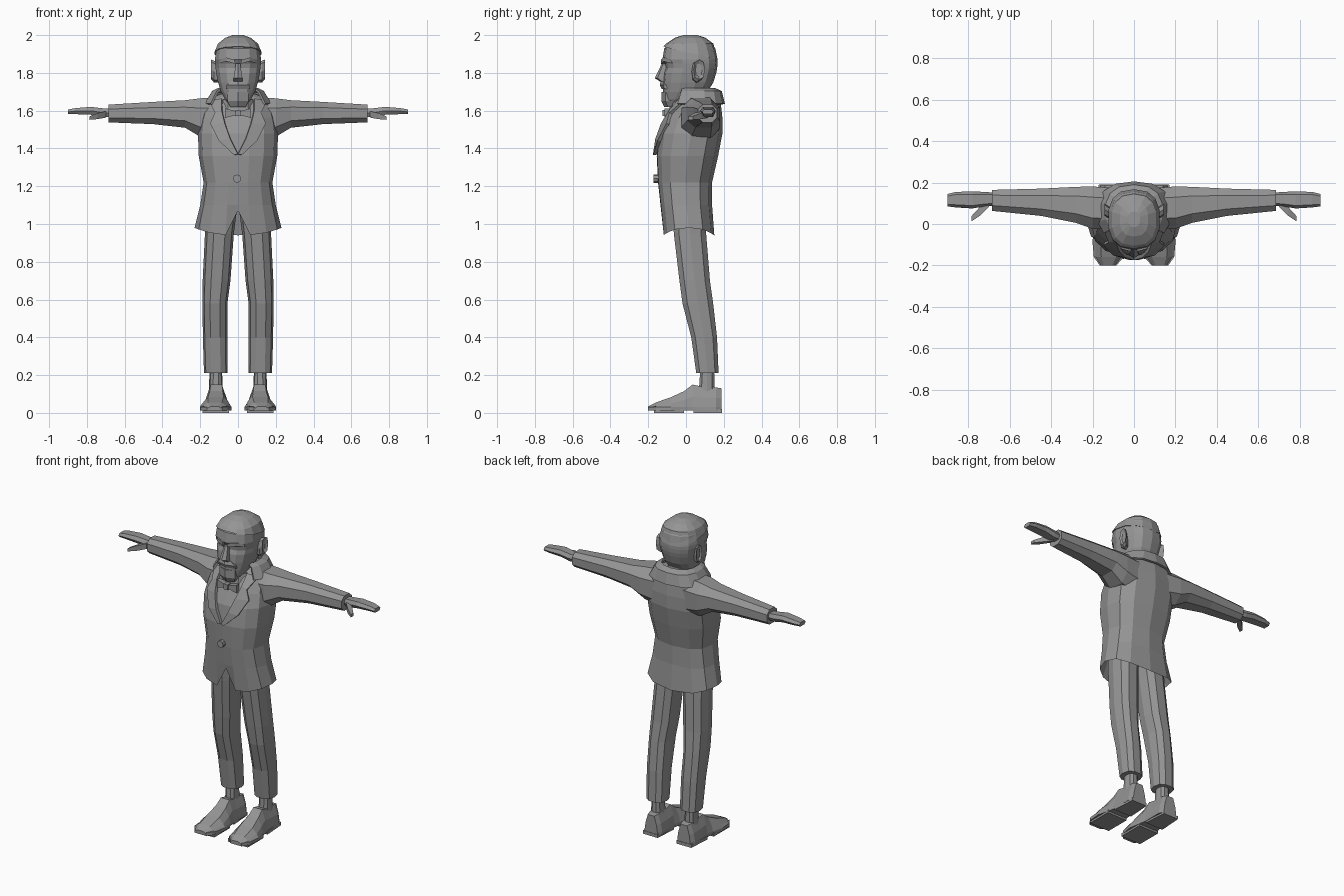
import bpy, bmesh
from math import sin, cos, pi, radians
from mathutils import Vector
from mathutils.bvhtree import BVHTree

cube = bpy.data.objects.get("Cube")
if cube:
    bpy.data.objects.remove(cube)

grey = bpy.data.materials.new("plain grey")
grey.use_nodes = True
tone = (0.3, 0.3, 0.3, 1)
grey.diffuse_color = tone
grey.node_tree.nodes["Principled BSDF"].inputs["Base Color"].default_value = tone


def finish(name, bm):
    bmesh.ops.recalc_face_normals(bm, faces=bm.faces)
    mesh = bpy.data.meshes.new(name)
    bm.to_mesh(mesh)
    bm.free()
    mesh.materials.append(grey)
    obj = bpy.data.objects.new(name, mesh)
    bpy.context.collection.objects.link(obj)
    return obj


def even(count, turn=0.0):
    return [2 * pi * (i + turn) / count for i in range(count)]


def oval(angles, u0, u1, v0, v1, power=0.8):
    """Rounded outline inside a box; angle zero points to the low v side."""
    def soft(t):
        return abs(t) ** power * (1 if t > 0 else -1)
    return [((u0 + u1) / 2 + (u1 - u0) / 2 * soft(sin(a)),
             (v0 + v1) / 2 - (v1 - v0) / 2 * soft(cos(a))) for a in angles]


def loft(name, rings):
    bm = bmesh.new()
    loops = [[bm.verts.new(p) for p in ring] for ring in rings]
    for low, high in zip(loops, loops[1:]):
        for i in range(len(low)):
            j = (i + 1) % len(low)
            bm.faces.new((low[i], low[j], high[j], high[i]))
    bm.faces.new(loops[0][::-1])
    bm.faces.new(loops[-1])
    return finish(name, bm)


def stack(angles, rows, power=0.8):
    """Level rings, each row being height, half width, front, back."""
    return [[(x, y, z) for x, y in oval(angles, -w, w, f, b, power)]
            for z, w, f, b in rows]


def plate(name, points, faces, thick, offset=1):
    bm = bmesh.new()
    verts = [bm.verts.new(p) for p in points]
    for face in faces:
        bm.faces.new([verts[i] for i in face])
    obj = finish(name, bm)
    mod = obj.modifiers.new("thickness", "SOLIDIFY")
    mod.thickness = thick
    mod.offset = offset
    return obj


# Jacket body, with a hollow hem and a split at the front
half = [12, 36, 62, 90, 118, 148]
jacket_angles = [radians(a) for a in [0] + half + [180] + [360 - a for a in half[::-1]]]
hem = [(x, y, 1.07 if a == 0 else 0.94 + 0.04 * sin(a) ** 2)
       for a, (x, y) in zip(jacket_angles, oval(jacket_angles, -0.23, 0.23, -0.12, 0.15))]
body = stack(jacket_angles, [
    (1.1, 0.18, -0.1, 0.12), (1.1, 0.2, -0.135, 0.138), (1.22, 0.182, -0.148, 0.138),
    (1.36, 0.208, -0.155, 0.17), (1.48, 0.212, -0.14, 0.193), (1.56, 0.2, -0.105, 0.193),
    (1.63, 0.185, -0.06, 0.185), (1.67, 0.15, -0.02, 0.17), (1.69, 0.09, 0.0, 0.13)])
jacket = loft("jacket", [body[0], hem] + body[1:])
bm = bmesh.new()
bm.from_mesh(jacket.data)
surface = BVHTree.FromBMesh(bm)
bm.free()


def on_chest(x, z, lift):
    hit = surface.ray_cast(Vector((x, -1, z)), Vector((0, 1, 0)))[0]
    return (x, (hit.y if hit else 0) - lift, z)


# Lapels laid over the chest, with a notch in the outer edge
for s, side in ((1, "left"), (-1, "right")):
    inner = [(0.0, 1.37), (0.04, 1.45), (0.068, 1.53), (0.085, 1.6), (0.085, 1.66)]
    outer = [(0.02, 1.365), (0.1, 1.44), (0.145, 1.53), (0.12, 1.585), (0.15, 1.645)]
    points = [on_chest(s * x, z, 0.012) for x, z in inner + outer]
    plate(side + "_lapel", points, [(i, i + 1, i + 6, i + 5) for i in range(4)], 0.018, 0)

# Collar folded around the back of the neck
turns = [radians(a) for a in range(50, 311, 26)]
bands = stack(turns, [(1.715, 0.105, -0.05, 0.15), (1.7, 0.135, -0.06, 0.185),
                      (1.635, 0.175, -0.085, 0.2)])
count = len(turns)
plate("jacket_collar", sum(bands, []),
      [(r * count + i, r * count + i + 1, (r + 1) * count + i + 1, (r + 1) * count + i)
       for r in range(2) for i in range(count - 1)], 0.012, 0)

# Button
bm = bmesh.new()
bmesh.ops.create_cone(bm, cap_ends=True, segments=8, radius1=0.022, radius2=0.022, depth=0.035)
button = finish("button", bm)
button.rotation_euler.x = pi / 2
button.location = (-0.005, -0.155, 1.24)

# Neck, shirt collar and bow tie
loft("neck", stack(even(10), [(1.55, 0.08, -0.07, 0.13), (1.74, 0.075, -0.05, 0.12)]))
loft("shirt_collar", stack(even(12), [(1.57, 0.1, -0.1, 0.13), (1.66, 0.088, -0.075, 0.135)]))
loft("tie_knot", [[(x, y, z) for x, z in oval(even(4, 0.5), -0.014, 0.014, 1.57, 1.605, 0.1)]
                  for y in (-0.125, -0.08)])
for s, side in ((1, "left"), (-1, "right")):
    loft(side + "_tie_wing", [
        [(s * x, y, z) for y, z in oval(even(4, 0.5), -0.115, -0.085, 1.587 - h, 1.587 + h, 0.1)]
        for x, h in ((0.01, 0.011), (0.068, 0.026))])

# Head with hollowed eye line
head_angles = even(14)
loft("head", stack(head_angles, [
    (1.63, 0.045, -0.105, 0.0), (1.66, 0.07, -0.118, 0.05), (1.7, 0.092, -0.122, 0.115),
    (1.75, 0.108, -0.122, 0.145), (1.8, 0.118, -0.118, 0.16), (1.825, 0.121, -0.108, 0.165),
    (1.85, 0.124, -0.112, 0.167), (1.87, 0.125, -0.125, 0.167), (1.93, 0.116, -0.115, 0.155),
    (1.97, 0.085, -0.075, 0.12), (1.99, 0.04, -0.03, 0.07)]))

# Hair cap, lower at the sides than over the forehead
edge = [(x, y, 1.905 + 0.035 * cos(a)) for a, (x, y) in
        zip(head_angles, oval(head_angles, -0.126, 0.126, -0.12, 0.168))]
loft("hair", [edge] + stack(head_angles, [
    (1.955, 0.108, -0.105, 0.145), (1.985, 0.07, -0.06, 0.105), (2.0, 0.03, -0.015, 0.06)]))

# Nose, moustache and beard as tapered blocks
def face_block(name, rows):
    loft(name, stack(even(6), rows, 0.7))

face_block("nose", [(1.755, 0.026, -0.138, -0.09), (1.772, 0.026, -0.165, -0.09),
                    (1.85, 0.013, -0.128, -0.09)])
face_block("moustache", [(1.715, 0.07, -0.128, -0.05), (1.735, 0.068, -0.138, -0.05),
                         (1.757, 0.035, -0.135, -0.05)])
face_block("beard", [(1.62, 0.045, -0.115, -0.02), (1.65, 0.062, -0.13, -0.02),
                     (1.7, 0.06, -0.13, -0.02)])

for s, side in ((1, "left"), (-1, "right")):
    # Brow and ear
    loft(side + "_brow", [
        [(s * x, y + shift, z) for y, z in oval(even(4, 0.5), -0.135, -0.09, low, low + 0.022, 0.3)]
        for x, shift, low in ((0.015, 0, 1.847), (0.06, 0.012, 1.86), (0.1, 0.055, 1.85))])
    loft(side + "_ear", [
        [(s * x, y, z) for y, z in oval(even(8), y0, y1, z0, z1)]
        for x, y0, y1, z0, z1 in ((0.1, 0.03, 0.07, 1.75, 1.85), (0.128, 0.03, 0.09, 1.75, 1.865),
                                  (0.142, 0.04, 0.1, 1.765, 1.87), (0.132, 0.05, 0.085, 1.78, 1.85))])

    # Sleeve, hand and thumb
    def along_arm(name, count, rows, power):
        loft(side + name, [[(s * x, y, z) for y, z in oval(even(count, 0.5), y0, y1, z0, z1, power)]
                           for x, y0, y1, z0, z1 in rows])

    along_arm("_sleeve", 8, [
        (0.1, -0.03, 0.18, 1.43, 1.68), (0.2, -0.03, 0.188, 1.455, 1.672),
        (0.28, 0.0, 0.185, 1.505, 1.66), (0.45, 0.035, 0.175, 1.525, 1.65),
        (0.685, 0.06, 0.168, 1.535, 1.635)], 0.8)
    along_arm("_hand", 6, [
        (0.66, 0.09, 0.15, 1.565, 1.61), (0.72, 0.085, 0.155, 1.565, 1.615),
        (0.78, 0.075, 0.157, 1.577, 1.622), (0.86, 0.08, 0.155, 1.58, 1.615),
        (0.9, 0.085, 0.145, 1.58, 1.607)], 0.6)
    along_arm("_thumb", 4, [
        (0.7, 0.08, 0.12, 1.56, 1.6), (0.745, 0.035, 0.085, 1.552, 1.59),
        (0.785, 0.01, 0.04, 1.55, 1.572)], 0.5)

    # Trouser leg and ankle
    def up_leg(name, rows):
        loft(side + name, [[(s * x, y, z) for x, y in oval(even(10, 0.5), x0, x1, y0, y1)]
                           for z, x0, x1, y0, y1 in rows])

    up_leg("_trouser_leg", [
        (0.21, 0.055, 0.18, 0.052, 0.175), (0.4, 0.055, 0.186, 0.025, 0.167),
        (0.58, 0.056, 0.188, -0.022, 0.147), (0.7, 0.04, 0.187, -0.038, 0.13),
        (0.95, 0.022, 0.175, -0.068, 0.11), (1.12, 0.0, 0.17, -0.075, 0.105)])
    up_leg("_ankle", [(0.1, 0.08, 0.155, 0.065, 0.155), (0.24, 0.085, 0.15, 0.075, 0.15)])

    # Shoe lofted from toe to heel, with a block under the heel
    def along_foot(name, rows, low):
        rings = []
        for y, w, top, mid in rows:
            outline = [(-w, low), (-w, low + 0.02), (-w * 0.85, low + (top - low) * 0.55),
                       (-w * 0.5, top), (w * 0.5, top), (w * 0.85, low + (top - low) * 0.55),
                       (w, low + 0.02), (w, low)]
            rings.append([(s * (mid + x), y, z) for x, z in outline])
        return loft(side + name, rings)

    along_foot("_shoe", [
        (-0.2, 0.04, 0.035, 0.125), (-0.16, 0.072, 0.055, 0.122), (-0.08, 0.083, 0.083, 0.118),
        (-0.01, 0.068, 0.115, 0.115), (0.035, 0.06, 0.15, 0.115), (0.08, 0.06, 0.14, 0.115),
        (0.16, 0.06, 0.135, 0.115), (0.187, 0.045, 0.13, 0.115)], 0.012)
    for part, y0, y1, w0, w1 in (("_heel", 0.04, 0.19, 0.062, 0.052), ("_sole", -0.17, -0.01, 0.07, 0.07)):
        loft(side + part, [[(s * (0.118 + x), y, z) for x, y in
                            ((-w0, y0), (w0, y0), (w1, y1), (-w1, y1))] for z in (0, 0.02)])
